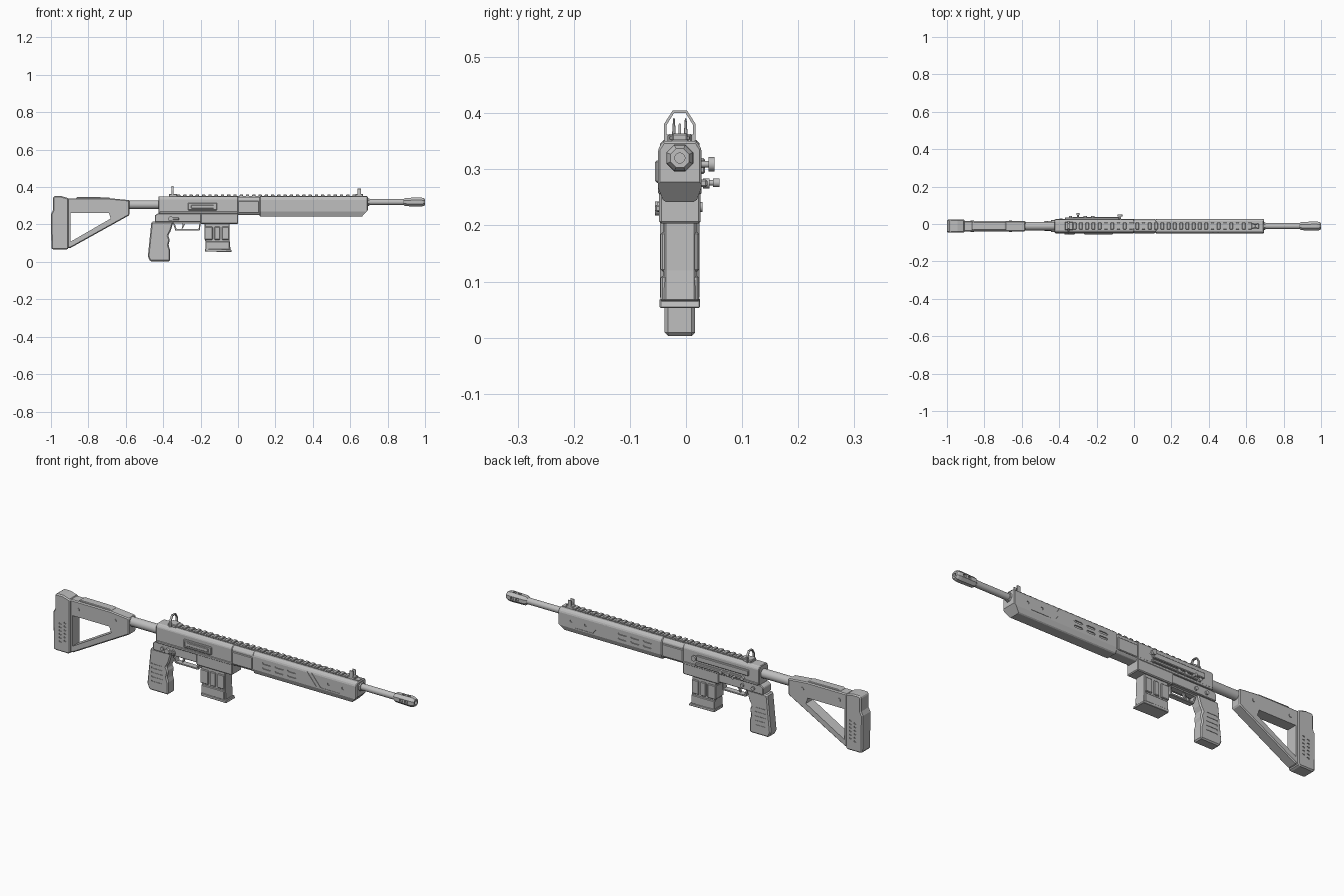
import bpy, bmesh, math
from mathutils import Vector

cube = bpy.data.objects.get("Cube")
if cube:
    bpy.data.objects.remove(cube, do_unlink=True)

grey = bpy.data.materials.new("plain grey")
grey.use_nodes = True
COLOUR = (0.52, 0.52, 0.52, 1)
grey.diffuse_color = COLOUR
grey.node_tree.nodes["Principled BSDF"].inputs["Base Color"].default_value = COLOUR
MID = -0.011  # centre plane of the body
BORE = 0.32   # bore height


def finish(name, bm, bevel=0.0, smooth=False):
    bmesh.ops.recalc_face_normals(bm, faces=bm.faces)
    mesh = bpy.data.meshes.new(name)
    bm.to_mesh(mesh)
    bm.free()
    mesh.materials.append(grey)
    ob = bpy.data.objects.new(name, mesh)
    bpy.context.collection.objects.link(ob)
    if smooth:
        activate(ob)
        bpy.ops.object.shade_smooth_by_angle(angle=math.radians(35))
    if bevel:
        mod = ob.modifiers.new("edge", "BEVEL")
        mod.width, mod.segments, mod.limit_method = bevel, 1, "ANGLE"
    return ob


def activate(ob):
    bpy.ops.object.select_all(action="DESELECT")
    ob.select_set(True)
    bpy.context.view_layer.objects.active = ob


def extrude(name, points, a, b, axis="y", bevel=0.0):
    """Outline in (x, z) pushed along y, or in (y, z) pushed along x."""
    bm = bmesh.new()
    place = (lambda u, v: (u, a, v)) if axis == "y" else (lambda u, v: (a, u, v))
    face = bm.faces.new([bm.verts.new(place(u, v)) for u, v in points])
    new = bmesh.ops.extrude_face_region(bm, geom=[face])["geom"]
    move = Vector((0, b - a, 0)) if axis == "y" else Vector((b - a, 0, 0))
    bmesh.ops.translate(bm, vec=move, verts=[v for v in new if isinstance(v, bmesh.types.BMVert)])
    return finish(name, bm, bevel)


def slab(name, points, half, bevel=0.0):
    return extrude(name, points, MID - half, MID + half, "y", bevel)


def box(name, x0, x1, y0, y1, z0, z1, bevel=0.0):
    return extrude(name, [(x0, z0), (x1, z0), (x1, z1), (x0, z1)], y0, y1, "y", bevel)


def mid_box(name, x0, x1, half, z0, z1, bevel=0.0):
    return box(name, x0, x1, MID - half, MID + half, z0, z1, bevel)


def turned(name, profile, centre, sides=24, axis="x"):
    """Profile of (distance, radius) turned about an x or y axis."""
    bm = bmesh.new()
    rings = []
    for d, r in profile:
        ring = []
        for i in range(sides):
            t = math.tau * (i + 0.5) / sides
            p = (d, r * math.cos(t), r * math.sin(t))
            if axis == "y":
                p = (p[1], d, p[2])
            ring.append(bm.verts.new(Vector(p) + Vector(centre)))
        rings.append(ring)
    for lo, hi in zip(rings, rings[1:]):
        for i in range(sides):
            j = (i + 1) % sides
            bm.faces.new((lo[i], lo[j], hi[j], hi[i]))
    bm.faces.new(rings[0])
    bm.faces.new(rings[-1])
    return finish(name, bm, 0, sides > 10)


def cut(target, cutters):
    for c in cutters:
        c.hide_render = True
        mod = target.modifiers.new("cut", "BOOLEAN")
        mod.operation, mod.solver, mod.object = "DIFFERENCE", "EXACT", c
    activate(target)
    for mod in list(target.modifiers):
        bpy.ops.object.modifier_apply(modifier=mod.name)
    for c in cutters:
        bpy.data.objects.remove(c, do_unlink=True)


def section(half, low, high, foot):
    """Chamfered body cross-section in (y, z)."""
    right = [(half - 0.01, low), (half, low + foot), (half, high - 0.014), (half - 0.009, high)]
    return [(MID + y, z) for y, z in right] + [(MID - y, z) for y, z in reversed(right)]


# Stock: butt pad, triangular frame, cheek rest and tube
butt = slab("butt_pad", [(-0.998, 0.07), (-0.985, 0.066), (-0.912, 0.066), (-0.905, 0.075),
                         (-0.905, 0.34), (-0.945, 0.352), (-0.985, 0.352), (-0.99, 0.34),
                         (-0.99, 0.275), (-1.0, 0.255)], 0.035, 0.006)
pits = []
for side in (-1, 1):
    y = MID + side * 0.035
    for row in range(6):
        for col in (0, 1):
            x, z = -0.965 + col * 0.026, 0.115 + row * 0.018 + col * 0.009
            pits.append(box("pit", x, x + 0.012, y - 0.004, y + 0.004, z, z + 0.007))
cut(butt, pits)
frame = slab("stock_frame", [(-0.91, 0.075), (-0.895, 0.075), (-0.58, 0.25), (-0.58, 0.33),
                             (-0.685, 0.34), (-0.91, 0.34)], 0.028, 0.005)
cut(frame, [slab("gap", [(-0.895, 0.108), (-0.68, 0.232), (-0.69, 0.262), (-0.895, 0.262)], 0.1)])
slab("cheek_rest", [(-0.87, 0.336), (-0.68, 0.336), (-0.69, 0.345), (-0.86, 0.347)], 0.022, 0.003)
for side in (-1, 1):
    for x in (-0.865, -0.66):
        turned("stock_pin", [(-0.003, 0.009), (0.003, 0.009)], (x, MID + side * 0.028, 0.3), 16, "y")
turned("buffer_tube", [(-0.6, 0.023), (-0.4, 0.023)], (0, MID, 0.306))

# Receiver
upper = extrude("upper_receiver", section(0.036, 0.255, 0.35, 0.006), -0.425, 0.0, "x", 0.003)
extrude("receiver_nose", section(0.034, 0.25, 0.348, 0.01), -0.002, 0.12, "x", 0.002)
mid_box("nose_block", 0.0, 0.112, 0.039, 0.262, 0.325, 0.003)
port = box("ejection_port", -0.268, -0.112, MID - 0.044, MID, 0.276, 0.316, 0.003)
cut(port, [box("window", -0.26, -0.12, -0.07, MID - 0.039, 0.283, 0.309)])
box("port_cover", -0.25, -0.13, MID - 0.042, MID - 0.036, 0.286, 0.304, 0.002)
slab("lower_receiver", [(-0.445, 0.212), (0.0, 0.212), (0.0, 0.258), (-0.43, 0.258),
                        (-0.445, 0.248)], 0.032, 0.003)
slab("magazine_well", [(-0.2, 0.203), (0.0, 0.203), (0.0, 0.262), (-0.2, 0.262)], 0.037, 0.004)
mid_box("receiver_ledge", -0.42, 0.0, 0.039, 0.256, 0.268, 0.002)
for side in (-1, 1):
    for x in (-0.39, -0.33):
        turned("receiver_pin", [(-0.006, 0.009), (0.006, 0.009)], (x, MID + side * 0.034, 0.233), 16, "y")
turned("selector", [(0, 0.013), (0.012, 0.013)], (-0.36, MID - 0.044, 0.23), 16, "y")
box("selector_lever", -0.36, -0.315, MID - 0.044, MID - 0.034, 0.225, 0.236, 0.002)

# Action side with handle and controls
box("action_track", -0.37, -0.08, 0.02, 0.034, 0.292, 0.32, 0.003)
box("action_rod", -0.33, -0.075, 0.025, 0.038, 0.268, 0.282, 0.003)
turned("charging_handle", [(0, 0.006), (0.014, 0.006), (0.014, 0.013), (0.025, 0.013)],
       (-0.075, 0.026, 0.309), 16, "y")
turned("control_knob", [(0, 0.005), (0.022, 0.005), (0.022, 0.008), (0.034, 0.008)],
       (-0.3, 0.026, 0.276), 16, "y")
for x in (-0.34, -0.26, -0.22):
    turned("control_button", [(0, 0.009), (0.012, 0.009)], (x, 0.03, 0.275), 16, "y")

# Grip
grip = slab("pistol_grip", [(-0.463, 0.215), (-0.345, 0.215), (-0.36, 0.165), (-0.374, 0.14),
                            (-0.364, 0.118), (-0.372, 0.09), (-0.364, 0.065), (-0.364, 0.003),
                            (-0.47, 0.003), (-0.482, 0.03)], 0.027, 0.006)
grooves = []
for side in (-1, 1):
    y = MID + side * 0.027
    for i in range(5):
        z = 0.05 + i * 0.022
        grooves.append(box("groove", -0.455, -0.395, y - 0.002, y + 0.002, z, z + 0.006))
cut(grip, grooves)

# Trigger and guard
guard = slab("trigger_guard", [(-0.35, 0.215), (-0.335, 0.167), (-0.205, 0.167), (-0.198, 0.215)], 0.014, 0.002)
cut(guard, [slab("opening", [(-0.338, 0.206), (-0.328, 0.175), (-0.211, 0.175), (-0.206, 0.206)], 0.1)])
slab("trigger", [(-0.295, 0.214), (-0.278, 0.214), (-0.287, 0.195), (-0.295, 0.178), (-0.302, 0.178),
                 (-0.296, 0.195)], 0.006, 0.001)

# Magazine
slab("magazine", [(-0.178, 0.22), (-0.045, 0.22), (-0.045, 0.12), (-0.04, 0.065), (-0.168, 0.065),
                  (-0.178, 0.13)], 0.028, 0.003)
for x0, x1 in ((-0.18, -0.135), (-0.125, -0.095), (-0.085, -0.047)):
    mid_box("magazine_rib", x0, x1, 0.034, 0.118, 0.188, 0.003)
mid_box("magazine_shell", -0.174, -0.045, 0.034, 0.065, 0.11, 0.003)
slab("magazine_base", [(-0.176, 0.055), (-0.033, 0.053), (-0.036, 0.066), (-0.176, 0.07)], 0.036, 0.002)

# Handguard with sloped nose, vent slots and side panels
guard = extrude("handguard", section(0.039, 0.242, 0.35, 0.026), 0.115, 0.695, "x", 0.004)
cuts = [slab("nose_cut", [(0.66, 0.239), (0.72, 0.305), (0.72, 0.2), (0.66, 0.2)], 0.1)]
for side in (-1, 1):
    y = MID + side * 0.039
    for z in (0.288, 0.312):
        for x in (0.17, 0.24, 0.31):
            cuts.append(extrude("slot", [(x, z), (x + 0.006, z - 0.005), (x + 0.044, z - 0.005),
                                         (x + 0.05, z), (x + 0.044, z + 0.005), (x + 0.006, z + 0.005)],
                                y - 0.005, y + 0.005))
    for x in (0.42, 0.445):
        cuts.append(extrude("line", [(x, 0.335), (x + 0.05, 0.275), (x + 0.055, 0.275), (x + 0.005, 0.335)],
                            y - 0.002, y + 0.002))
    cuts.append(box("line", 0.5, 0.6, y - 0.002, y + 0.002, 0.274, 0.278))
    for x in (0.54, 0.62):
        cuts.append(turned("hole", [(-0.004, 0.007), (0.004, 0.007)], (x, y, 0.305), 12, "y"))
cut(guard, cuts)

# Top rail
mid_box("rail_base", -0.37, 0.69, 0.014, 0.345, 0.353)
tooth = mid_box("rail_teeth", -0.36, -0.342, 0.018, 0.351, 0.36, 0.002)
array = tooth.modifiers.new("repeat", "ARRAY")
array.count, array.use_relative_offset, array.use_constant_offset = 30, False, True
array.constant_offset_displace = (0.0335, 0, 0)

# Sights
def hexagon(w, low, shoulder, top):
    right = [(w, low), (w, shoulder), (w * 0.45, top)]
    return [(MID + y, z) for y, z in right] + [(MID - y, z) for y, z in reversed(right)]

ring = extrude("rear_sight", hexagon(0.028, 0.35, 0.381, 0.405), -0.356, -0.346, "x")
cut(ring, [extrude("eye", hexagon(0.0235, 0.362, 0.379, 0.4), -0.4, -0.3, "x")])
mid_box("rear_sight_base", -0.37, -0.325, 0.022, 0.345, 0.363, 0.003)
mid_box("front_sight_base", 0.628, 0.668, 0.014, 0.35, 0.364, 0.003)
for side in (-1, 1):
    extrude("front_sight_wing", [(MID + side * a, z) for a, z in
            ((0.007, 0.36), (0.014, 0.36), (0.012, 0.391), (0.009, 0.391))], 0.638, 0.658, "x", 0.001)
turned("front_sight_post", [(-0.002, 0.002), (0.002, 0.002)], (0.648, MID, 0.38), 8)
mid_box("front_sight_pin", 0.645, 0.651, 0.002, 0.36, 0.38)

# Barrel and muzzle
turned("barrel_collar", [(0.69, 0.024), (0.702, 0.021)], (0, MID, BORE), 8)
turned("barrel", [(0.6, 0.016), (0.9, 0.016)], (0, MID, BORE))
muzzle = turned("muzzle_brake", [(0.885, 0.017), (0.895, 0.024), (0.975, 0.026), (0.99, 0.024), (1.0, 0.018)],
                (0, MID, BORE), 8)
cuts = [turned("bore", [(0.97, 0.009), (1.05, 0.009)], (0, MID, BORE), 16)]
for x in (0.925, 0.953):
    for side in (-1, 1):
        y = MID + side * 0.024
        cuts.append(box("vent", x, x + 0.016, y - 0.008, y + 0.008, BORE - 0.006, BORE + 0.006))
    cuts.append(mid_box("vent", x, x + 0.016, 0.006, BORE + 0.016, BORE + 0.04))
cut(muzzle, cuts)
